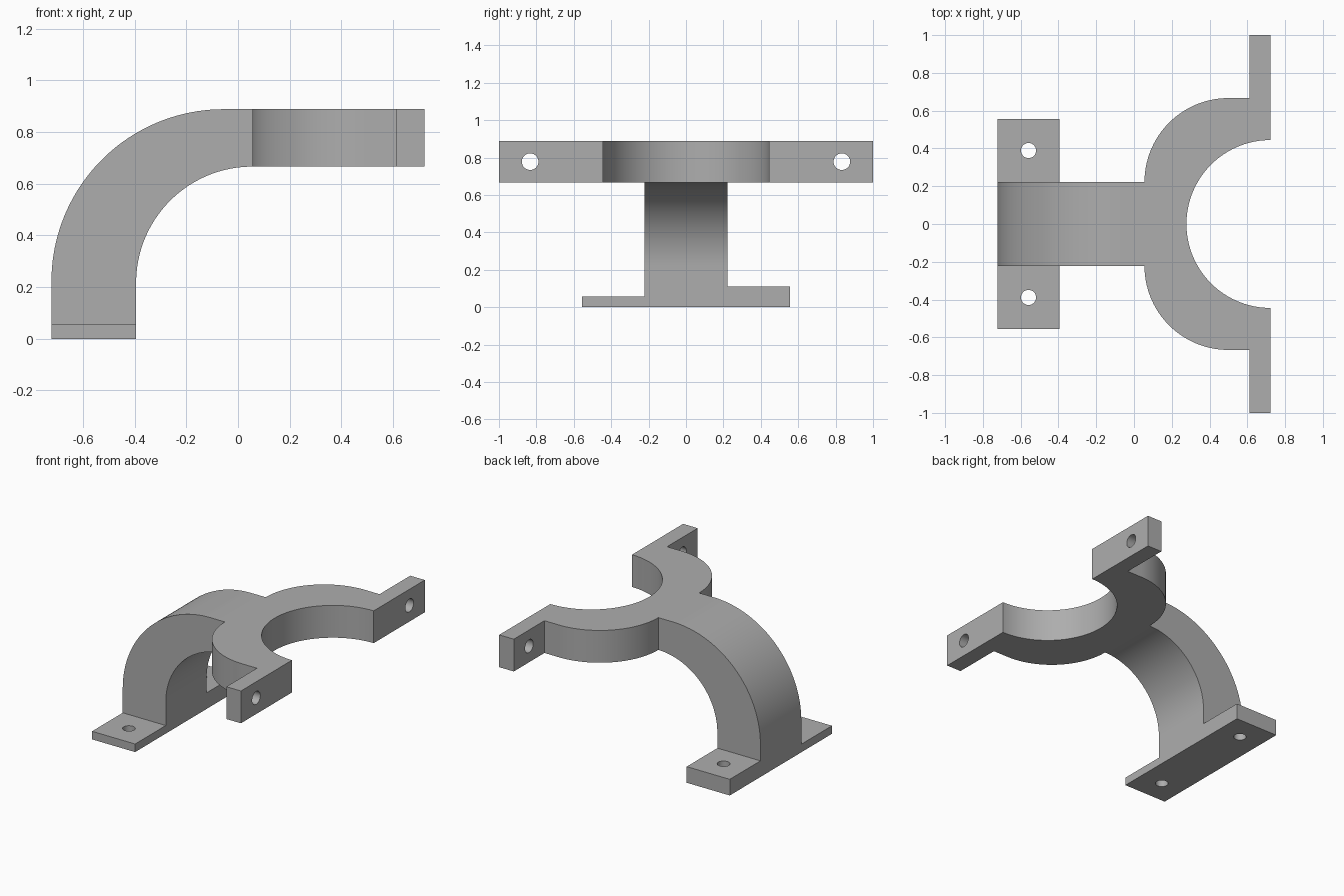
import bpy, bmesh
from math import radians, sin, cos
from mathutils import Vector

if "Cube" in bpy.data.objects:
    bpy.data.objects.remove(bpy.data.objects["Cube"], do_unlink=True)

U = 1 / 18          # design unit; the clamp is 36 units wide
INNER = -7.1        # inner face of the column and feet

steel = bpy.data.materials.new("matte grey")
steel.use_nodes = True
GREY = (0.42, 0.42, 0.42, 1)
steel.diffuse_color = GREY
steel.node_tree.nodes["Principled BSDF"].inputs["Base Color"].default_value = GREY


def arc(cx, cy, r, start, end, steps=40):
    angles = [radians(start + (end - start) * i / steps) for i in range(steps + 1)]
    return [(cx + r * cos(a), cy + r * sin(a)) for a in angles]


def prism(name, outline, low, high, axis="z"):
    """Extrude a closed outline along x, y or z."""
    place = {"x": lambda a, b, d: (d, a, b),
             "y": lambda a, b, d: (a, d, b),
             "z": lambda a, b, d: (a, b, d)}[axis]
    bm = bmesh.new()
    face = bm.faces.new([bm.verts.new(Vector(place(a, b, low)) * U) for a, b in outline])
    out = bmesh.ops.extrude_face_region(bm, geom=[face])["geom"]
    shift = Vector(place(0, 0, high - low)) * U
    bmesh.ops.translate(bm, vec=shift, verts=[v for v in out if isinstance(v, bmesh.types.BMVert)])
    bmesh.ops.recalc_face_normals(bm, faces=bm.faces)
    mesh = bpy.data.meshes.new(name)
    bm.to_mesh(mesh)
    bm.free()
    mesh.materials.append(steel)
    obj = bpy.data.objects.new(name, mesh)
    bpy.context.collection.objects.link(obj)
    return obj


def combine(target, tool, operation):
    mod = target.modifiers.new(operation.lower(), "BOOLEAN")
    mod.operation, mod.solver, mod.object = operation, "EXACT", tool
    bpy.context.view_layer.objects.active = target
    bpy.ops.object.modifier_apply(modifier=mod.name)
    bpy.data.objects.remove(tool, do_unlink=True)


def circle(cx, cy, r):
    return arc(cx, cy, r, 0, 360, 32)[:-1]


# Curved arm rising from the base
arm_outline = ([(-13, 0)] + arc(-1, 4, 12, 180, 90) + [(1, 16)]
               + arc(1, 12 + INNER - 1, 1 - INNER, 90, 180) + [(INNER, 0)])
bracket = prism("clamp_bracket", arm_outline, -4, 4, "y")

# Half-ring cradle with its two end ears
cradle_outline = ([(11, 18), (13, 18)] + arc(13, 0, 8, 90, 270, 80)
                  + [(13, -18), (11, -18), (11, -12)]
                  + arc(9, -4, 8, 270, 180) + arc(9, 4, 8, 180, 90) + [(11, 12)])
combine(bracket, prism("cradle", cradle_outline, 12, 16), "UNION")

# Mounting feet: thin at the front, thick at the back
for name, side, height in (("front_foot", -1, 1), ("back_foot", 1, 2)):
    outline = [(-13, 4 * side), (INNER, 4 * side), (INNER, 10 * side), (-13, 10 * side)]
    combine(bracket, prism(name, outline, 0, height), "UNION")

# Bolt holes through the feet and the ears
for side in (-1, 1):
    combine(bracket, prism("foot_hole", circle(-10.05, 7 * side, 0.72), -1, 3), "DIFFERENCE")
    combine(bracket, prism("ear_hole", circle(15 * side, 14, 0.8), 10, 14, "x"), "DIFFERENCE")

# Tidy flat areas and smooth the curves
bm = bmesh.new()
bm.from_mesh(bracket.data)
bmesh.ops.remove_doubles(bm, verts=bm.verts, dist=0.0001)
bmesh.ops.dissolve_limit(bm, angle_limit=radians(0.5), verts=bm.verts, edges=bm.edges)
bm.to_mesh(bracket.data)
bm.free()

bpy.ops.object.select_all(action="DESELECT")
bracket.select_set(True)
bpy.context.view_layer.objects.active = bracket
bpy.ops.object.shade_smooth_by_angle(angle=radians(30))
